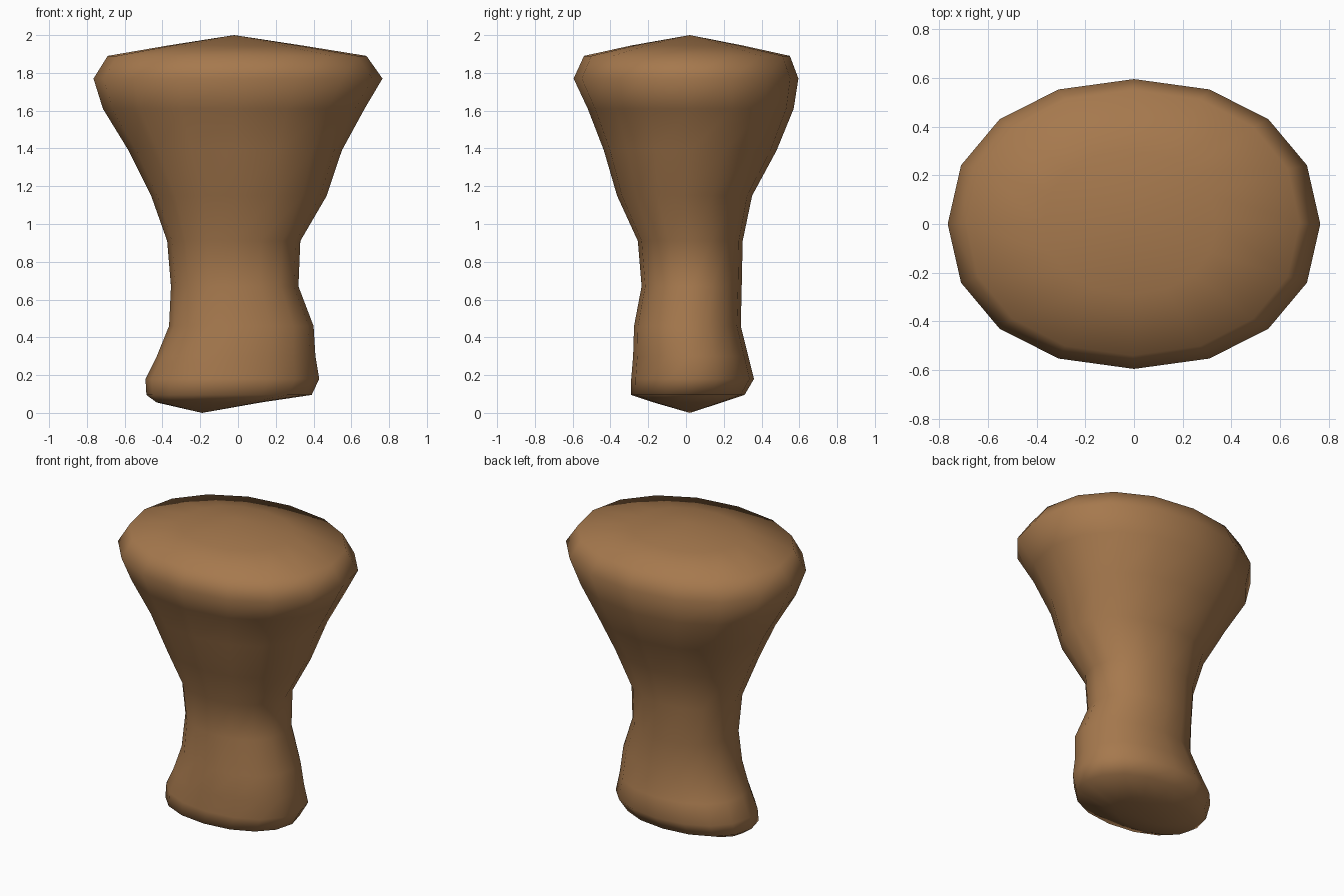
import bpy, bmesh, math

if "Cube" in bpy.data.objects:
    bpy.data.objects.remove(bpy.data.objects["Cube"])

SIDES = 16
# cross-sections: height, x min, x max, y min, y max
RINGS = [
    (0.055, -0.43, 0.12, -0.17, 0.19),
    (0.095, -0.485, 0.39, -0.29, 0.31),
    (0.18, -0.49, 0.43, -0.29, 0.36),
    (0.30, -0.43, 0.41, -0.28, 0.33),
    (0.46, -0.365, 0.40, -0.275, 0.29),
    (0.67, -0.355, 0.32, -0.235, 0.295),
    (0.91, -0.375, 0.33, -0.255, 0.30),
    (1.15, -0.46, 0.47, -0.365, 0.35),
    (1.39, -0.58, 0.55, -0.435, 0.48),
    (1.61, -0.715, 0.67, -0.52, 0.57),
    (1.77, -0.765, 0.765, -0.595, 0.595),
    (1.89, -0.69, 0.68, -0.54, 0.55),
    (1.945, -0.37, 0.34, -0.29, 0.30),
]


def rounded(v, p=0.94):
    """Slightly fuller than an ellipse."""
    return math.copysign(abs(v) ** p, v)


bm = bmesh.new()

# body: stacked oval rings joined by quads
loops = []
for z, x0, x1, y0, y1 in RINGS:
    loop = []
    for i in range(SIDES):
        a = 2 * math.pi * i / SIDES
        loop.append(bm.verts.new(((x0 + x1) / 2 + (x1 - x0) / 2 * rounded(math.cos(a)),
                                  (y0 + y1) / 2 + (y1 - y0) / 2 * rounded(math.sin(a)), z)))
    loops.append(loop)
for low, high in zip(loops, loops[1:]):
    for i in range(SIDES):
        j = (i + 1) % SIDES
        bm.faces.new((low[i], low[j], high[j], high[i]))

# shallow pointed caps at both ends
bottom = bm.verts.new((-0.19, 0.02, 0.0))
top = bm.verts.new((-0.02, 0.02, 2.0))
for i in range(SIDES):
    j = (i + 1) % SIDES
    bm.faces.new((bottom, loops[0][j], loops[0][i]))
    bm.faces.new((top, loops[-1][i], loops[-1][j]))

for f in bm.faces:
    f.smooth = True
bmesh.ops.recalc_face_normals(bm, faces=bm.faces)

mesh = bpy.data.meshes.new("flared_stump")
bm.to_mesh(mesh)
bm.free()

brown = bpy.data.materials.new("warm brown")
brown.diffuse_color = (0.38, 0.19, 0.075, 1)
brown.use_nodes = True
brown.node_tree.nodes["Principled BSDF"].inputs["Base Color"].default_value = brown.diffuse_color
mesh.materials.append(brown)
bpy.context.collection.objects.link(bpy.data.objects.new("flared_stump", mesh))
